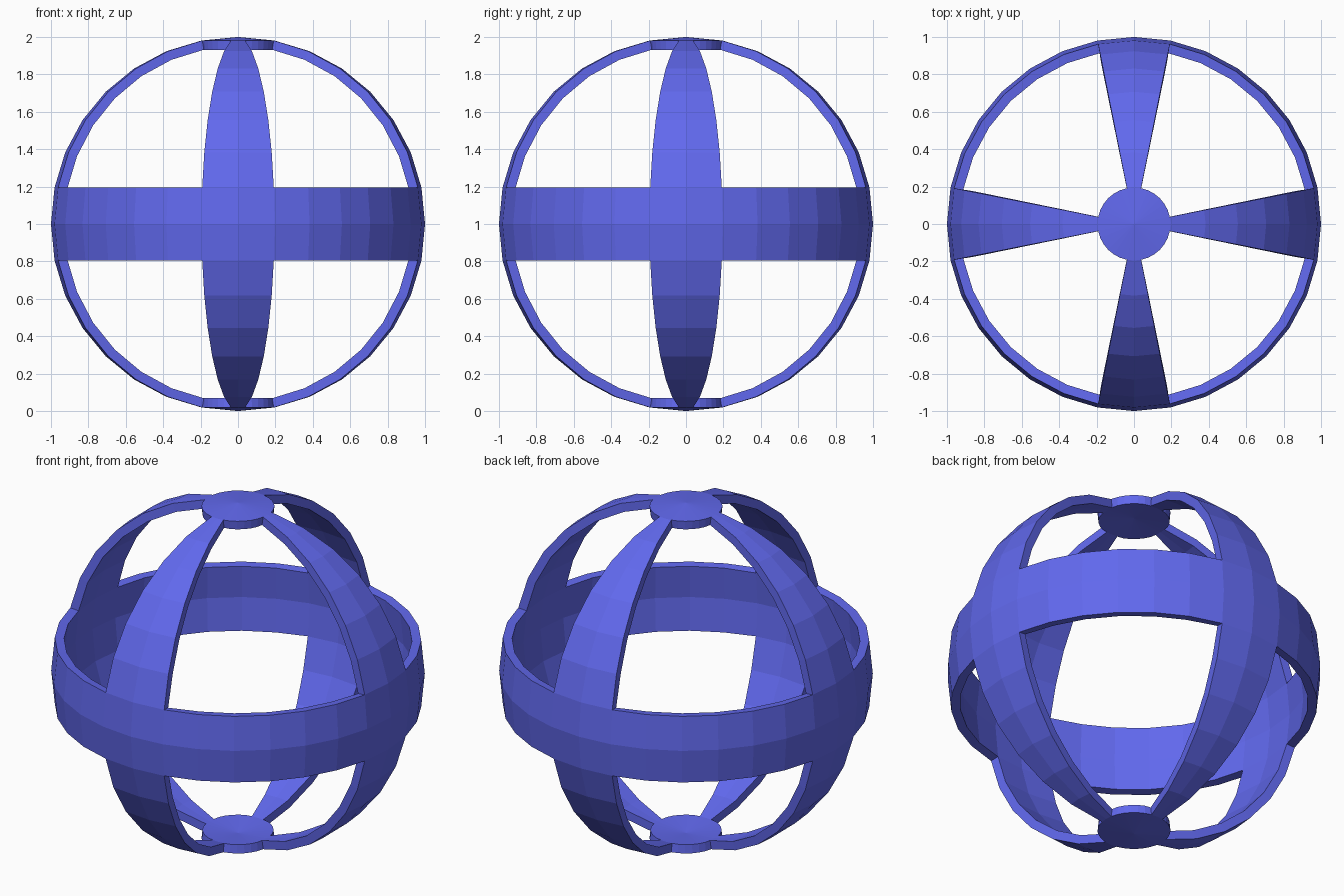
import bpy, bmesh, math

if "Cube" in bpy.data.objects:
    bpy.data.objects.remove(bpy.data.objects["Cube"])

STEP = math.pi / 16      # 11.25 degrees: 32 segments, 16 rings
WALL = 0.05

# Low-poly sphere to cut the openings from
bm = bmesh.new()
bmesh.ops.create_uvsphere(bm, u_segments=32, v_segments=16, radius=1.0)


def is_frame(face):
    c = face.calc_center_median()
    quarter = math.pi / 2
    azimuth = math.atan2(c.y, c.x)
    off_axis = abs(azimuth - quarter * round(azimuth / quarter))
    belt = abs(c.z) < math.sin(STEP)
    rib = off_axis < STEP
    cap = len(face.verts) == 3
    return belt or rib or cap


# Keep the equator belt, four ribs and the two pole caps
openings = [f for f in bm.faces if not is_frame(f)]
bmesh.ops.delete(bm, geom=openings, context='FACES')
bmesh.ops.translate(bm, verts=bm.verts, vec=(0, 0, 1))

mesh = bpy.data.meshes.new("sphere_cage")
bm.to_mesh(mesh)
bm.free()
cage = bpy.data.objects.new("sphere_cage", mesh)
bpy.context.collection.objects.link(cage)

# Wall thickness, going inward
solid = cage.modifiers.new("wall", 'SOLIDIFY')
solid.thickness = WALL
solid.offset = -1

# Blue paint
blue = bpy.data.materials.new("blue")
blue.diffuse_color = (0.12, 0.14, 0.85, 1)
blue.use_nodes = True
blue.node_tree.nodes["Principled BSDF"].inputs["Base Color"].default_value = blue.diffuse_color
mesh.materials.append(blue)
